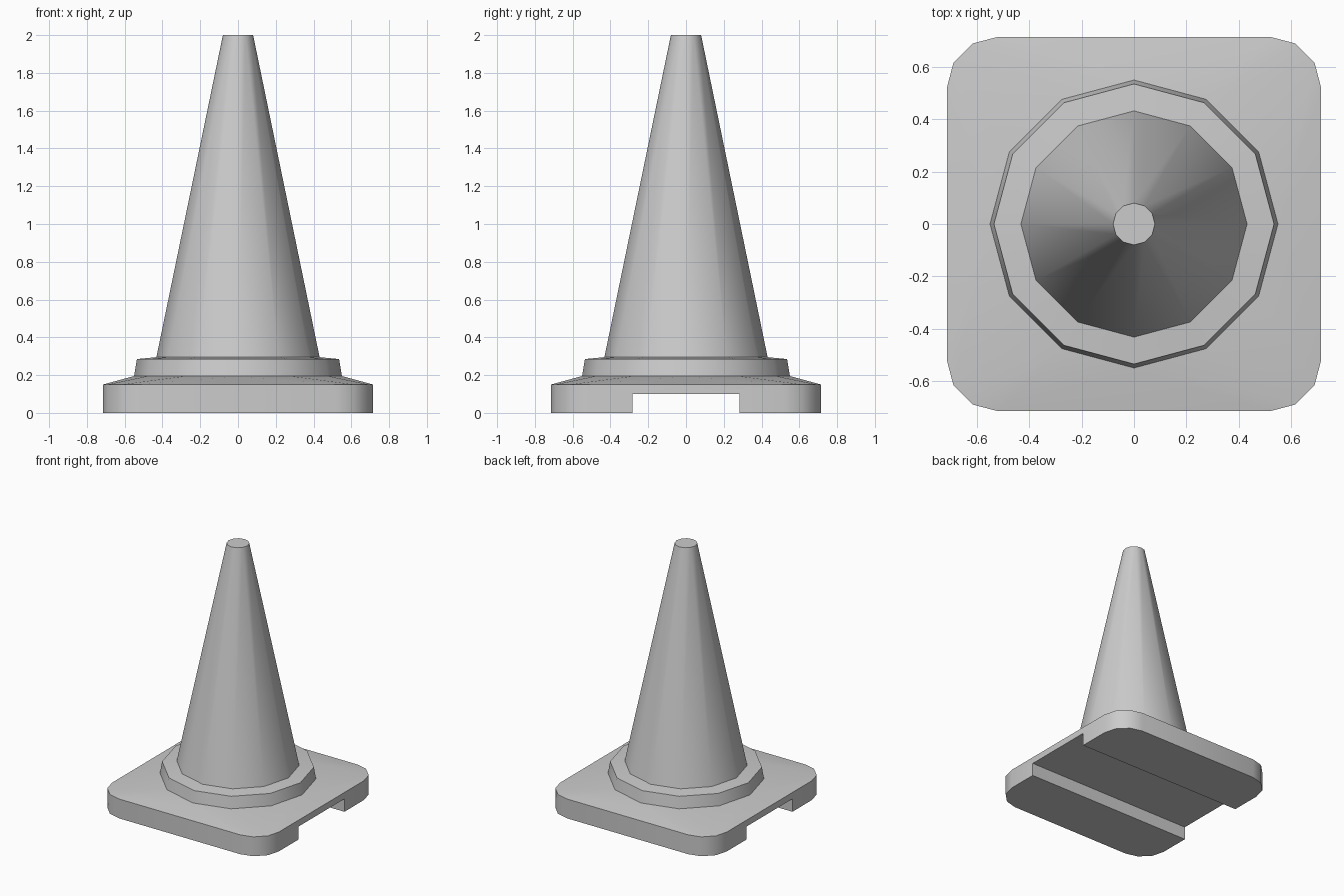
import bpy
import bmesh
from math import cos, sin, tau, radians

SIDES = 12
RING_R, RING_Z = 0.55, 0.195

cube = bpy.data.objects.get("Cube")
if cube:
    bpy.data.objects.remove(cube, do_unlink=True)

# One plain grey for the whole model
grey = bpy.data.materials.new("light_grey")
grey.use_nodes = True
grey.diffuse_color = (0.6, 0.6, 0.6, 1)
grey.node_tree.nodes["Principled BSDF"].inputs["Base Color"].default_value = (0.6, 0.6, 0.6, 1)


def finish(bm, name):
    bmesh.ops.recalc_face_normals(bm, faces=bm.faces[:])
    mesh = bpy.data.meshes.new(name)
    bm.to_mesh(mesh)
    bm.free()
    mesh.materials.append(grey)
    obj = bpy.data.objects.new(name, mesh)
    bpy.context.collection.objects.link(obj)
    return obj


def smooth(obj, angle=35):
    bpy.ops.object.select_all(action="DESELECT")
    obj.select_set(True)
    bpy.context.view_layer.objects.active = obj
    bpy.ops.object.shade_smooth_by_angle(angle=radians(angle))


def circle(r, z):
    return [(r * cos(tau * i / SIDES), r * sin(tau * i / SIDES), z) for i in range(SIDES)]


# Base: rounded square slab whose top slopes up to the collar
corner = [(0.715, 0.52), (0.69, 0.615), (0.615, 0.69), (0.52, 0.715)]
outline = [(sx * x, sy * y) for sx in (-1, 1) for sy in (-1, 1) for x, y in corner]
bm = bmesh.new()
for z in (0, 0.15):
    for x, y in outline:
        bm.verts.new((x, y, z))
for co in circle(RING_R, RING_Z):
    bm.verts.new(co)
bmesh.ops.convex_hull(bm, input=bm.verts[:])
bmesh.ops.dissolve_limit(bm, angle_limit=radians(0.5), verts=bm.verts[:], edges=bm.edges[:])
base = finish(bm, "base")

# Channel running left to right under the base
bm = bmesh.new()
bmesh.ops.create_cube(bm, size=1)
bmesh.ops.scale(bm, vec=(2, 0.565, 0.2), verts=bm.verts[:])
cutter = finish(bm, "channel_cutter")
cutter.hide_render = True
cut = base.modifiers.new("channel", "BOOLEAN")
cut.operation = "DIFFERENCE"
cut.solver = "EXACT"
cut.object = cutter
bpy.context.view_layer.objects.active = base
bpy.ops.object.modifier_apply(modifier=cut.name)
bpy.data.objects.remove(cutter, do_unlink=True)
smooth(base)

# Collar and tapered cone, turned from one profile
profile = [(RING_R, RING_Z), (0.535, 0.285), (0.432, 0.295), (0.08, 2.0)]
bm = bmesh.new()
rings = [[bm.verts.new(co) for co in circle(r, z)] for r, z in profile]
for low, high in zip(rings, rings[1:]):
    for i in range(SIDES):
        j = (i + 1) % SIDES
        bm.faces.new((low[i], low[j], high[j], high[i]))
bm.faces.new(rings[-1])
smooth(finish(bm, "cone"))
